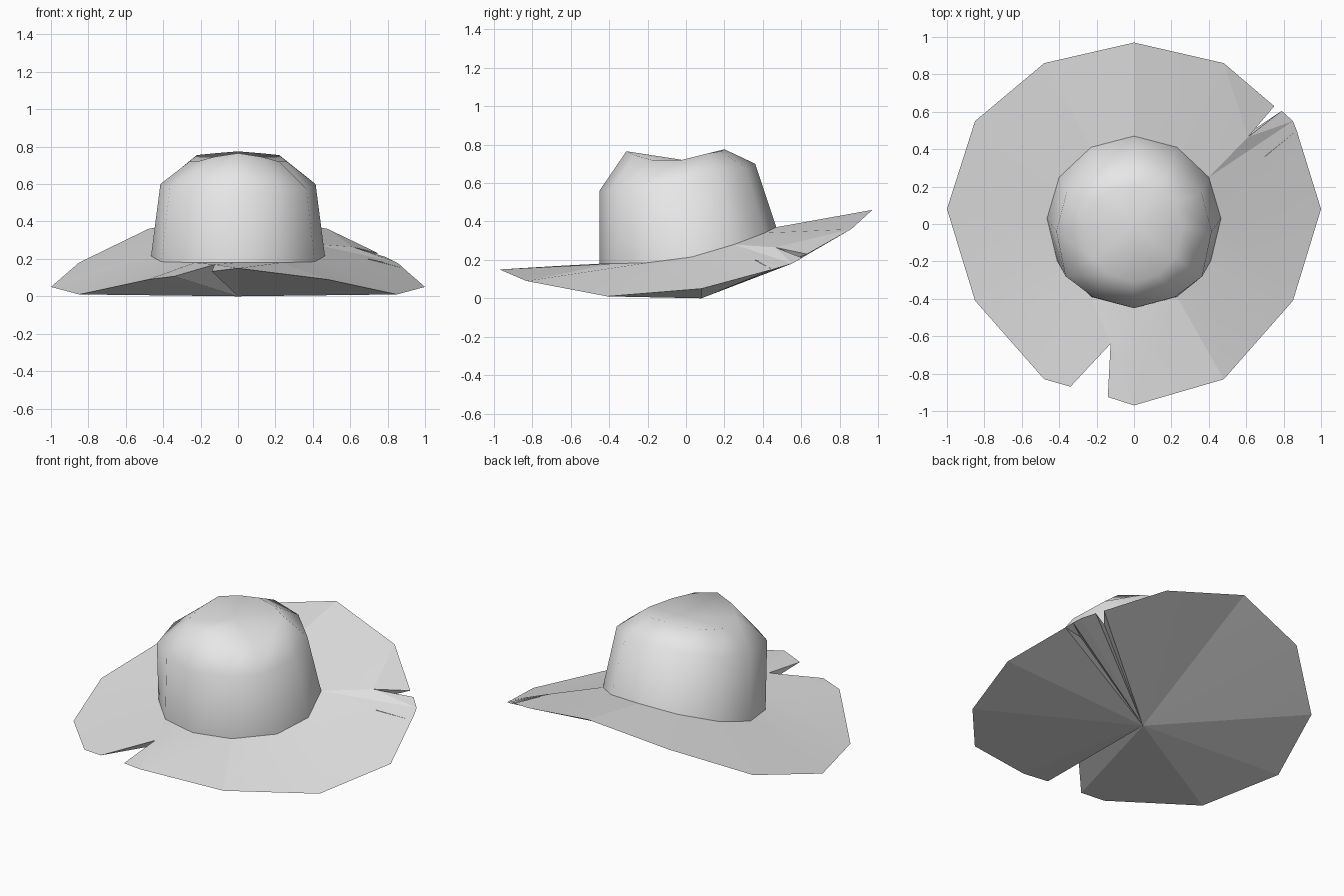
import bpy
import bmesh
import math
from mathutils import Vector

old_cube = bpy.data.objects.get("Cube")
if old_cube:
    bpy.data.objects.remove(old_cube, do_unlink=True)

# One plain felt colour
felt = bpy.data.materials.new("grey_felt")
felt.use_nodes = True
felt.diffuse_color = (0.8, 0.8, 0.8, 1)
felt.node_tree.nodes["Principled BSDF"].inputs["Base Color"].default_value = felt.diffuse_color


def full_ring(half):
    """Mirror a back-to-front half outline into a closed ring."""
    mirrored = [(-x, y, z) for x, y, z in reversed(half[1:-1])]
    return half + mirrored


def add_ring(bm, points):
    return [bm.verts.new(Vector(point)) for point in points]


def finish(bm, name, angle):
    """Turn the bmesh into a smooth shaded object with the felt material."""
    mesh = bpy.data.meshes.new(name)
    bm.normal_update()
    bm.to_mesh(mesh)
    bm.free()
    mesh.materials.append(felt)
    obj = bpy.data.objects.new(name, mesh)
    bpy.context.collection.objects.link(obj)
    bpy.ops.object.select_all(action='DESELECT')
    obj.select_set(True)
    bpy.context.view_layer.objects.active = obj
    bpy.ops.object.shade_smooth_by_angle(angle=math.radians(angle))
    return obj


# Half outlines, each running from the back to the front
crown_base = full_ring([
    (0, .47, .37), (.23, .41, .34), (.40, .25, .28), (.465, .03, .215),
    (.41, -.2, .185), (.23, -.39, .18), (0, -.45, .18)])
crown_shoulder = full_ring([
    (0, .36, .70), (.2, .31, .68), (.36, .17, .64), (.415, -.04, .60),
    (.365, -.28, .575), (.22, -.39, .565), (0, -.45, .56)])
crown_crest = full_ring([
    (0, .2, .775), (.12, .18, .765), (.22, .12, .755), (.26, -.02, .72),
    (.22, -.18, .72), (.13, -.27, .745), (0, -.31, .765)])
brim_edge = full_ring([
    (0, .97, .46), (.48, .86, .36), (.85, .55, .18), (1, .08, .05),
    (.85, -.41, .01), (.48, -.83, .09), (0, -.97, .15)])

# Tears in the brim edge, keyed by the brim segment they interrupt
tears = {
    1: [(.75, .63, .23), (.61, .465, .265), (.79, .605, .21)],
    2: [(.87, .5, .165), (.70, .36, .20), (.885, .45, .15)],
    6: [(-.14, -.925, .133), (-.125, -.64, .17), (-.34, -.87, .107)],
}

# Crown: side wall, sloped shoulder and dented top
bm = bmesh.new()
rings = [add_ring(bm, r) for r in (crown_base, crown_shoulder, crown_crest)]
count = len(crown_base)
for lower, upper in zip(rings, rings[1:]):
    for i in range(count):
        j = (i + 1) % count
        bm.faces.new((lower[j], lower[i], upper[i], upper[j]))
dent = bm.verts.new((0, -.02, .72))
for i in range(count):
    bm.faces.new((dent, rings[-1][(i + 1) % count], rings[-1][i]))
finish(bm, "crown", 80)

# Brim: upper surface out to the torn edge, underside fanned to its lowest point
bm = bmesh.new()
inner = add_ring(bm, crown_base)
outer = add_ring(bm, brim_edge)
lowest = bm.verts.new((0, .08, 0))
upper_faces = []
for i in range(count):
    j = (i + 1) % count
    edge = [outer[i]] + add_ring(bm, tears.get(i, [])) + [outer[j]]
    upper_faces.append(bm.faces.new([inner[i], inner[j]] + edge[::-1]))
    for a, b in zip(edge, edge[1:]):
        bm.faces.new((lowest, a, b))
bmesh.ops.triangulate(bm, faces=[f for f in upper_faces if len(f.verts) > 4])
finish(bm, "brim", 8)
